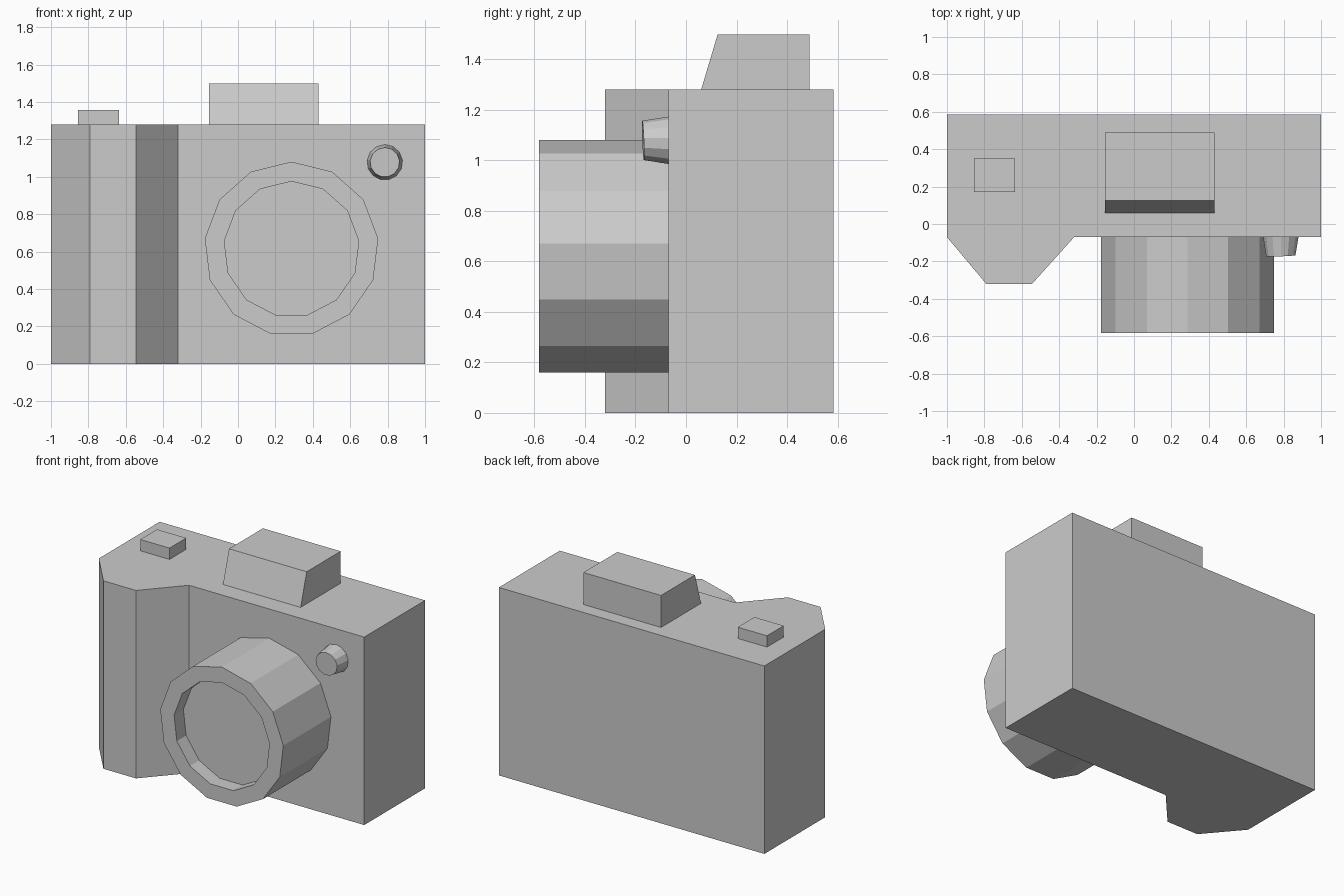
import bpy, bmesh, math

if "Cube" in bpy.data.objects:
    bpy.data.objects.remove(bpy.data.objects["Cube"])


def finish(bm, name):
    bmesh.ops.recalc_face_normals(bm, faces=bm.faces)
    me = bpy.data.meshes.new(name)
    bm.to_mesh(me)
    bm.free()
    ob = bpy.data.objects.new(name, me)
    bpy.context.collection.objects.link(ob)
    return ob


def prism(name, profile, vec):
    """Extrude a closed planar profile along a vector."""
    bm = bmesh.new()
    face = bm.faces.new([bm.verts.new(p) for p in profile])
    new = bmesh.ops.extrude_face_region(bm, geom=[face], use_keep_orig=True)["geom"]
    bmesh.ops.translate(bm, vec=vec, verts=[v for v in new if isinstance(v, bmesh.types.BMVert)])
    return finish(bm, name)


def turned(name, cx, cz, rings, sides, tilt=0.0):
    """Loft rings of (y, radius) around a front-back axis and cap both ends."""
    bm = bmesh.new()
    loops = []
    for i, (y, r) in enumerate(rings):
        k = tilt if i == len(rings) - 1 else 0.0
        loop = []
        for s in range(sides):
            a = 2 * math.pi * s / sides
            dx, dz = r * math.sin(a), r * math.cos(a)
            loop.append(bm.verts.new((cx + dx, y + k * (dx - dz), cz + dz)))
        loops.append(loop)
    for a, b in zip(loops, loops[1:]):
        for s in range(sides):
            t = (s + 1) % sides
            bm.faces.new((a[s], a[t], b[t], b[s]))
    bm.faces.new(loops[0])
    bm.faces.new(loops[-1])
    return finish(bm, name)


# Body with the hand grip on its left front
outline = [(-1, 0.585), (1, 0.585), (1, -0.07), (-0.32, -0.07),
           (-0.545, -0.32), (-0.79, -0.32), (-1, -0.07)]
prism("body", [(x, y, 0) for x, y in outline], (0, 0, 1.28))

# Viewfinder hump with sloped front
hump = [(0.06, 1.28), (0.49, 1.28), (0.49, 1.498), (0.125, 1.498)]
prism("viewfinder", [(-0.155, y, z) for y, z in hump], (0.585, 0, 0))

# Shutter button
prism("shutter_button", [(-0.855, 0.17, 1.28), (-0.635, 0.17, 1.28),
                         (-0.635, 0.35, 1.28), (-0.855, 0.35, 1.28)], (0, 0, 0.077))

# Lens barrel with recessed glass
turned("lens", 0.286, 0.614, [(-0.07, 0.467), (-0.583, 0.467), (-0.583, 0.362), (-0.483, 0.362)], 13)

# Small front lamp, slightly tilted face
turned("lamp", 0.785, 1.078, [(-0.07, 0.095), (-0.17, 0.079)], 13, 0.04)
